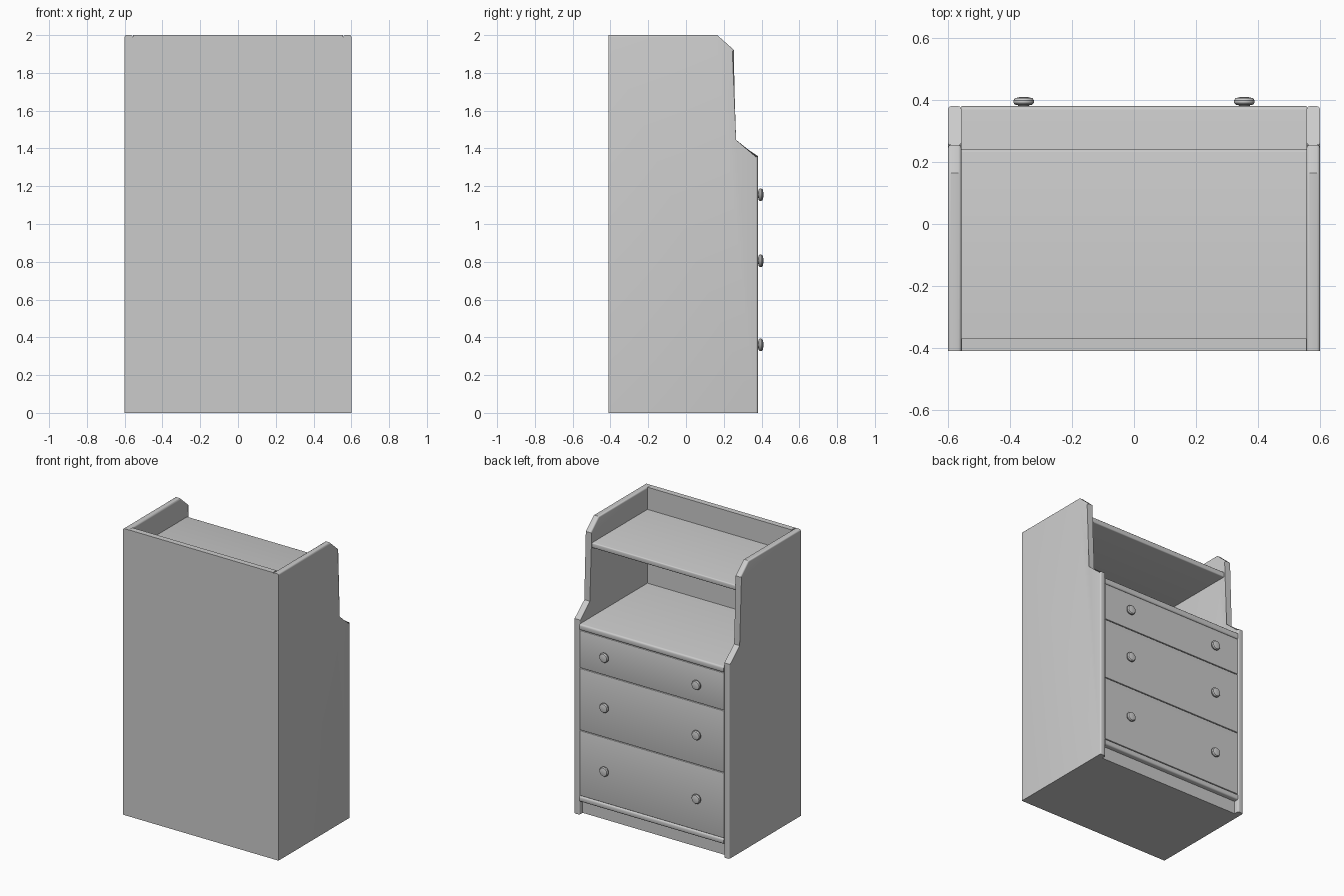
import bpy, bmesh, math

if "Cube" in bpy.data.objects:
    bpy.data.objects.remove(bpy.data.objects["Cube"])

W, T = 0.6, 0.043          # half width, panel thickness
INNER = W - T


def finish(bm, name):
    bmesh.ops.recalc_face_normals(bm, faces=bm.faces)
    mesh = bpy.data.meshes.new(name)
    bm.to_mesh(mesh)
    bm.free()
    ob = bpy.data.objects.new(name, mesh)
    bpy.context.collection.objects.link(ob)
    bpy.ops.object.select_all(action='DESELECT')
    ob.select_set(True)
    bpy.context.view_layer.objects.active = ob
    bpy.ops.object.shade_smooth_by_angle(angle=math.radians(35))
    return ob


def extrude_x(name, profile, x0, x1, rounded=(), radius=0.01):
    """Extrude a (y, z) profile along x; round the rims of the listed profile segments."""
    bm = bmesh.new()
    n = len(profile)
    ends = [[bm.verts.new((x, y, z)) for y, z in profile] for x in (x0, x1)]
    for ring in ends:
        bm.faces.new(ring)
    for i in range(n):
        j = (i + 1) % n
        bm.faces.new((ends[0][i], ends[0][j], ends[1][j], ends[1][i]))
    rims = [bm.edges.get((r[i], r[(i + 1) % n])) for r in ends for i in rounded]
    if rims:
        bmesh.ops.bevel(bm, geom=rims, offset=radius, segments=3, profile=0.5, affect='EDGES')
    return finish(bm, name)


def board(name, y0, y1, z0, z1, half=INNER, bevel=0.0):
    """Box across the cabinet with optionally rounded front (+y) long edges."""
    bm = bmesh.new()
    bmesh.ops.create_cube(bm, size=1)
    for v in bm.verts:
        v.co = (v.co.x * 2 * half, (y0 + y1) / 2 + v.co.y * (y1 - y0),
                (z0 + z1) / 2 + v.co.z * (z1 - z0))
    if bevel:
        edges = [e for e in bm.edges
                 if all(abs(v.co.y - y1) < 1e-5 for v in e.verts)
                 and abs(e.verts[0].co.z - e.verts[1].co.z) < 1e-5]
        bmesh.ops.bevel(bm, geom=edges, offset=bevel, segments=3, profile=0.5, affect='EDGES')
    return finish(bm, name)


def knob(name, x, y, z):
    """Lathed knob pointing along +y."""
    prof = [(0.018, 0), (0.018, 0.007), (0.028, 0.009), (0.033, 0.015), (0.033, 0.023),
            (0.028, 0.030), (0.015, 0.033)]
    bm = bmesh.new()
    n = 24
    rings = [[bm.verts.new((x + r * math.cos(2 * math.pi * i / n), y + d,
                            z + r * math.sin(2 * math.pi * i / n))) for i in range(n)]
             for r, d in prof]
    for a, b in zip(rings, rings[1:]):
        for i in range(n):
            j = (i + 1) % n
            bm.faces.new((a[i], a[j], b[j], b[i]))
    bm.faces.new(rings[0])
    bm.faces.new(rings[-1])
    return finish(bm, name)


# Stepped side panels
side = [(-0.41, 0), (0.38, 0), (0.38, 1.36), (0.255, 1.44),
        (0.255, 1.92), (0.165, 2.0), (-0.41, 2.0)]
for label, s in (("left", -1), ("right", 1)):
    extrude_x(label + "_side_panel", side, s * INNER, s * W, rounded=(1, 2, 3, 4, 5))

# Back panel, upper shelf, worktop, bottom rail and recessed base
board("back_panel", -0.41, -0.37, 0, 2.0)
board("upper_shelf", -0.37, 0.24, 1.808, 1.845, bevel=0.008)
board("worktop", -0.37, 0.38, 1.287, 1.33, bevel=0.012)
board("bottom_rail", -0.37, 0.38, 0.09, 0.13, bevel=0.012)
board("base", -0.37, 0.345, 0.0, 0.09)

# Drawers with two knobs each
for i, (z0, z1, zk) in enumerate([(0.13, 0.588, 0.36), (0.588, 1.022, 0.805),
                                  (1.022, 1.287, 1.155)], 1):
    board(f"drawer_front_{i}", 0.33, 0.376, z0 + 0.002, z1 - 0.002, bevel=0.004)
    for label, s in (("left", -1), ("right", 1)):
        knob(f"drawer_knob_{i}_{label}", s * 0.356, 0.376, zk)
